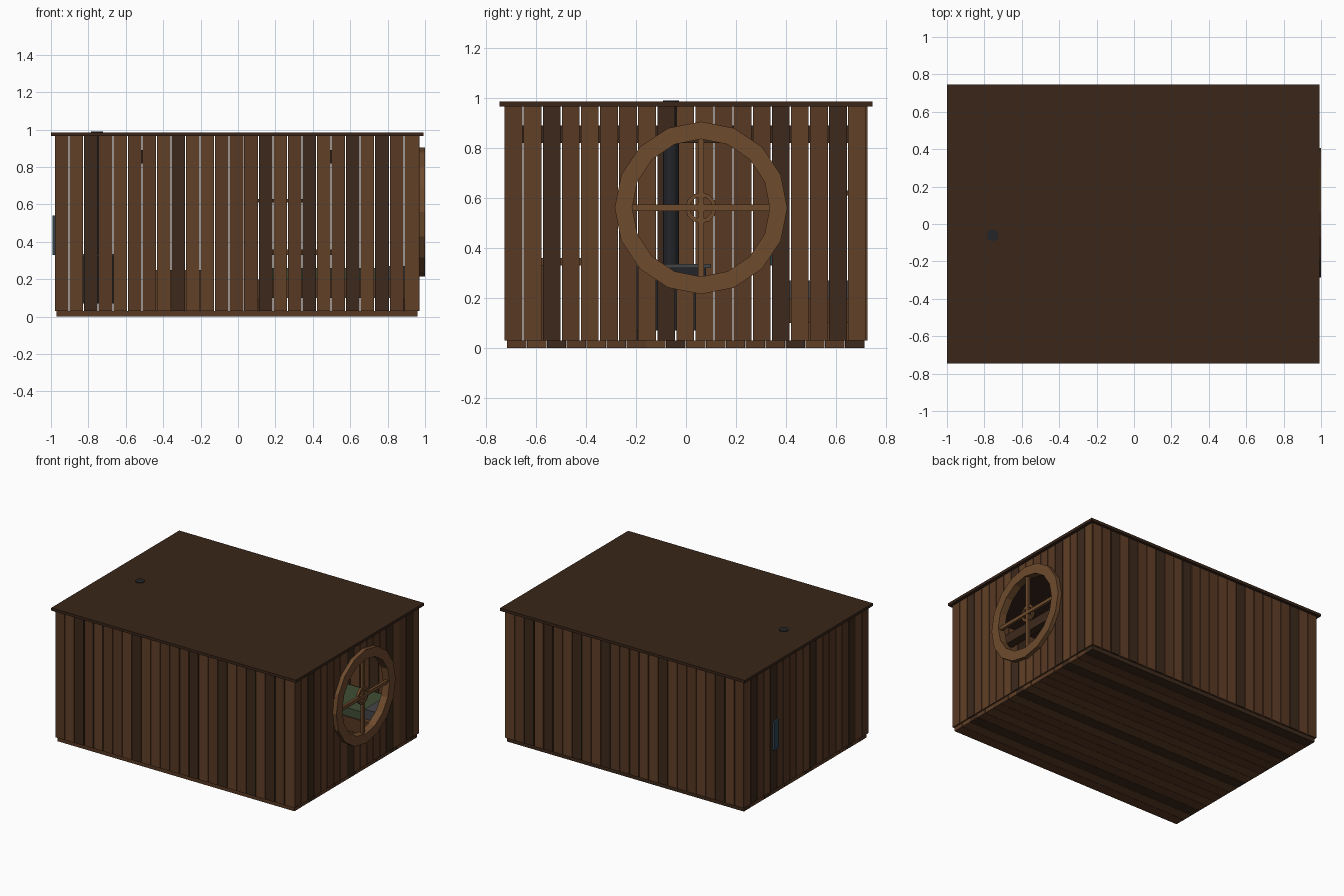
import bpy
from math import pi

if "Cube" in bpy.data.objects:
    bpy.data.objects.remove(bpy.data.objects["Cube"])

def mat(name, r, g, b):
    m = bpy.data.materials.new(name)
    m.diffuse_color = (r, g, b, 1)
    m.use_nodes = True
    m.node_tree.nodes["Principled BSDF"].inputs["Base Color"].default_value = m.diffuse_color
    return m

WOOD = {'M': mat("wood_mid", .095, .040, .017),
        'L': mat("wood_light", .120, .050, .020),
        'D': mat("wood_dark", .046, .022, .011)}
ROOF = mat("roof_wood", .042, .019, .010)
TRIM = mat("trim_wood", .155, .069, .026)
IRON = mat("iron", .016, .018, .021)
STONE = mat("stone", .06, .06, .065)
BLUE = mat("blue_panel", .03, .055, .08)
CLOTH = mat("green_cloth", .05, .075, .035)

def box(name, x, y, z, m):
    """Box from (min, max) ranges along each axis."""
    bpy.ops.mesh.primitive_cube_add(size=1, location=[sum(r) / 2 for r in (x, y, z)])
    o = bpy.context.object
    o.name = name
    o.scale = [r[1] - r[0] for r in (x, y, z)]
    bpy.ops.object.transform_apply(location=False, rotation=False, scale=True)
    o.data.materials.append(m)
    return o

def cyl(name, r, depth, loc, m, n=12, rot=(0, 0, 0)):
    bpy.ops.mesh.primitive_cylinder_add(vertices=n, radius=r, depth=depth, location=loc, rotation=rot)
    o = bpy.context.object
    o.name = name
    if m:
        o.data.materials.append(m)
    return o

def ring(name, r_out, r_in, x0, x1, y, z, m, n):
    """Flat-sided ring facing along x, lathed from a rectangular profile."""
    from math import cos, sin
    verts, faces = [], []
    for i in range(n):
        a = 2 * pi * i / n
        for r, x in ((r_out, x0), (r_out, x1), (r_in, x1), (r_in, x0)):
            verts.append((x, y + r * cos(a), z + r * sin(a)))
        for k in range(4):
            j, b = (i + 1) % n, (k + 1) % 4
            faces.append((4 * i + k, 4 * j + k, 4 * j + b, 4 * i + b))
    me = bpy.data.meshes.new(name)
    me.from_pydata(verts, [], faces)
    me.materials.append(m)
    o = bpy.data.objects.new(name, me)
    bpy.context.collection.objects.link(o)
    bpy.context.view_layer.objects.active = o
    bpy.ops.object.select_all(action='DESELECT')
    o.select_set(True)
    bpy.ops.object.mode_set(mode='EDIT')
    bpy.ops.mesh.select_all(action='SELECT')
    bpy.ops.mesh.normals_make_consistent(inside=False)
    bpy.ops.object.mode_set(mode='OBJECT')
    return o

TONES = "MLDMLMMLDLLMMMDLMDLMDLDML"
WY, WZ = 0.06, 0.56   # window centre

# Floor boards
for i in range(18):
    y = -.715 + i * 1.43 / 18
    box("floor_board", (-.97, .96), (y, y + .0775), (0, .03), WOOD[TONES[i]])

# Front and back wall planks
for i in range(25):
    x = -.978 + i * .0778
    for name, y in (("front_plank", (-.725, -.705)), ("back_plank", (.705, .725))):
        box(name, (x, x + .0725), y, (.03, .965), WOOD[TONES[i]])

# Side wall planks, with a round opening on the right
cutter = cyl("window_cutter", .3, .2, (.96, WY, WZ), None, 16, (0, pi / 2, 0))
cutter.hide_render = True
cutter.hide_viewport = True
for i in range(19):
    y = -.725 + i * .0763
    box("left_plank", (-.978, -.958), (y, y + .071), (.03, .965), WOOD[TONES[i]])
    p = box("right_plank", (.95, .97), (y, y + .071), (.03, .965), WOOD[TONES[i]])
    if y + .071 > WY - .3 and y < WY + .3:
        b = p.modifiers.new("opening", 'BOOLEAN')
        b.operation = 'DIFFERENCE'
        b.object = cutter
        b.solver = 'EXACT'

# Roof and ceiling beams
box("roof", (-1, .993), (-.745, .745), (.965, .985), ROOF)
for x in (-.5, 0, .5):
    box("ceiling_beam", (x - .03, x + .03), (-.705, .705), (.82, .89), WOOD['D'])

# Round window
ring("window_frame", .345, .275, .945, 1.0, WY, WZ, TRIM, 16)
box("window_bar_vertical", (.965, .985), (WY - .0125, WY + .0125), (WZ - .28, WZ + .28), TRIM)
box("window_bar_horizontal", (.967, .987), (WY - .28, WY + .28), (WZ - .0125, WZ + .0125), TRIM)
ring("window_hub", .062, .045, .962, .98, WY, WZ, TRIM, 12)

# Panel on the left wall
box("left_wall_panel", (-.993, -.965), (.335, .39), (.33, .54), BLUE)

# Stove and chimney pipe
box("stove_body", (-.88, -.62), (-.2, .08), (.07, .32), IRON)
box("stove_top", (-.9, -.6), (-.22, .1), (.32, .335), STONE)
for x in (-.86, -.64):
    for y in (-.18, .06):
        cyl("stove_leg", .015, .04, (x, y, .05), IRON, 8)
cyl("chimney_pipe", .032, .655, (-.755, -.06, .6625), IRON)

# Bed along the back wall
box("bed_frame", (.1, .92), (.36, .69), (.1, .2), WOOD['M'])
box("bed_blanket", (.12, .74), (.37, .68), (.2, .26), CLOTH)
box("bed_pillow", (.75, .9), (.4, .66), (.2, .27), STONE)
for x in (.1, .88):
    for y in (.36, .65):
        box("bed_leg", (x, x + .04), (y, y + .04), (.03, .1), WOOD['D'])

# Table near the front and wall shelf
box("table_top", (.12, .5), (-.62, -.36), (.33, .36), WOOD['L'])
for x in (.14, .45):
    for y in (-.6, -.41):
        box("table_leg", (x, x + .03), (y, y + .03), (.03, .33), WOOD['M'])
box("wall_shelf", (.1, .36), (.6, .7), (.61, .63), WOOD['M'])
box("chest", (-.5, -.15), (.42, .66), (.03, .25), WOOD['L'])
